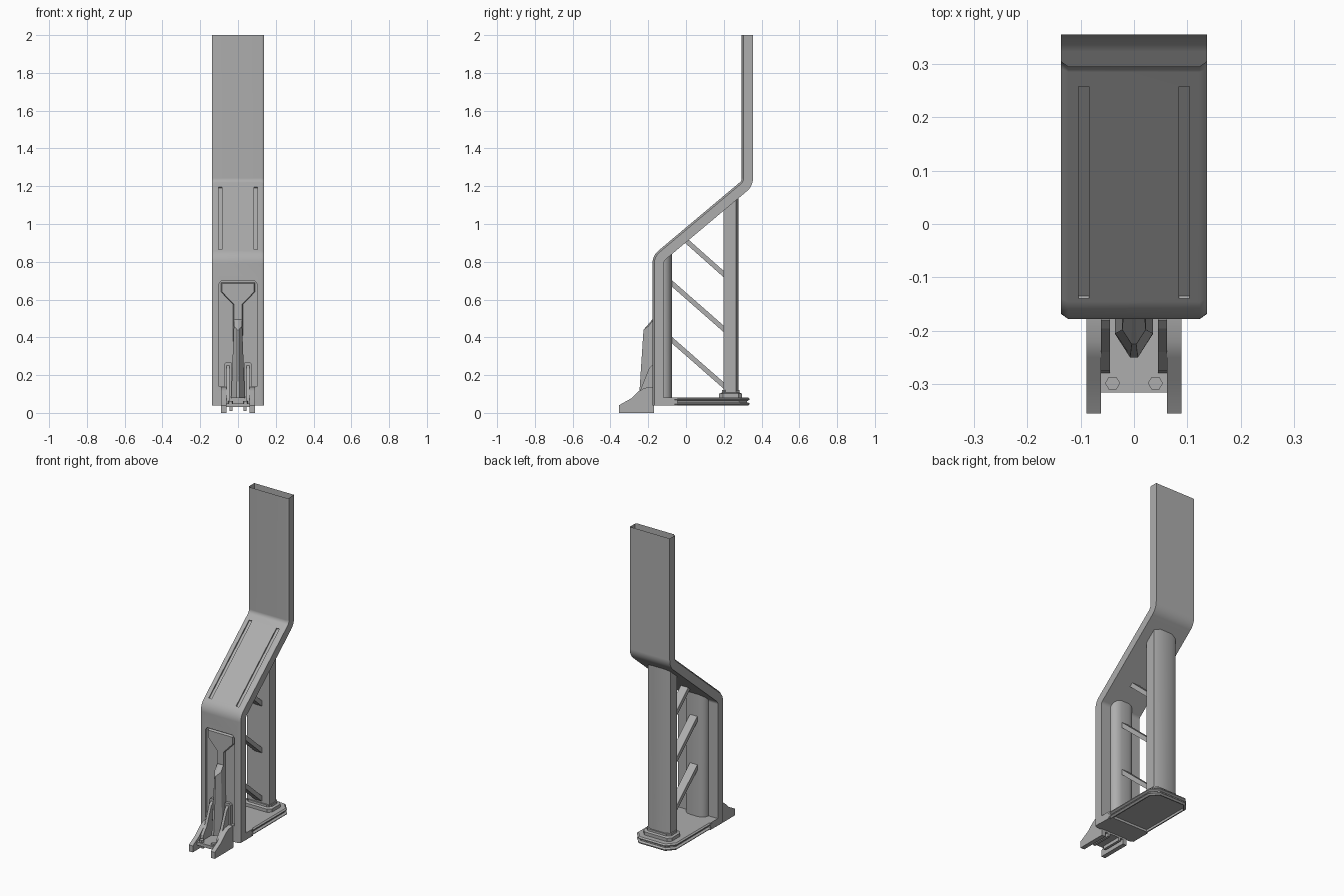
import bpy, bmesh
from math import sin, cos, radians, pi, hypot
from mathutils import Matrix

if "Cube" in bpy.data.objects:
    bpy.data.objects.remove(bpy.data.objects["Cube"])

GREY = bpy.data.materials.new("dark_grey")
GREY.diffuse_color = (0.42, 0.42, 0.42, 1)
GREY.use_nodes = True
GREY.node_tree.nodes["Principled BSDF"].inputs["Base Color"].default_value = GREY.diffuse_color

def finish(name, bm, smooth=None):
    bmesh.ops.recalc_face_normals(bm, faces=bm.faces[:])
    me = bpy.data.meshes.new(name)
    bm.to_mesh(me)
    bm.free()
    me.materials.append(GREY)
    ob = bpy.data.objects.new(name, me)
    bpy.context.collection.objects.link(ob)
    if smooth:
        shade(ob, smooth)
    return ob

def shade(ob, deg):
    bpy.ops.object.select_all(action='DESELECT')
    ob.select_set(True)
    bpy.context.view_layer.objects.active = ob
    bpy.ops.object.shade_smooth_by_angle(angle=radians(deg))

def loft(name, rings, smooth=None):
    bm = bmesh.new()
    vs = [[bm.verts.new(p) for p in r] for r in rings]
    n = len(vs[0])
    for a, b in zip(vs, vs[1:]):
        for i in range(n):
            bm.faces.new((a[i], a[(i + 1) % n], b[(i + 1) % n], b[i]))
    bm.faces.new(vs[0])
    bm.faces.new(vs[-1])
    return finish(name, bm, smooth)

def prism(name, pts, axis, a, b, smooth=None):
    """Extrude a 2D outline along an axis from a to b."""
    put = {'x': lambda p, t: (t, p[0], p[1]),
           'y': lambda p, t: (p[0], t, p[1]),
           'z': lambda p, t: (p[0], p[1], t)}[axis]
    return loft(name, [[put(p, t) for p in pts] for t in (a, b)], smooth)

def sym(half):
    """Mirror a half outline across the first coordinate."""
    return half + [(-x, y) for x, y in reversed(half)]

def box(name, x0, x1, y0, y1, z0, z1):
    return prism(name, [(x0, y0), (x1, y0), (x1, y1), (x0, y1)], 'z', z0, z1)

# Main bent panel: hollow, chamfered front edges, open at the top
W, CX, CY, A = 0.137, 0.014, 0.01, radians(40)
stations = [((-0.178, 0.04), (-0.118, 0.04))]
for i in range(7):
    t = radians(180 - 50 * i / 6)
    stations.append(tuple((-0.088 + r * cos(t), 0.79 + r * sin(t)) for r in (0.09, 0.03)))
for i in range(7):
    t = radians(-50 + 50 * i / 6)
    stations.append(tuple((0.265 + r * cos(t), 1.243 + r * sin(t)) for r in (0.03, 0.09)))
stations.append(((0.295, 2.0), (0.355, 2.0)))
rings = []
for f, b in stations:
    k = CY / hypot(b[0] - f[0], b[1] - f[1])
    m = (f[0] + (b[0] - f[0]) * k, f[1] + (b[1] - f[1]) * k)
    h = [(W, b), (W, m), (W - CX, f)]
    rings.append([(x, *p) for x, p in h] + [(-x, *p) for x, p in reversed(h)])
panel = loft("bent_panel", rings)

# Cutters: front recess and the two sloped grooves
cutters = [prism("recess_cutter", sym([(0.1, 0.14), (0.1, 0.685), (0.088, 0.7)]), 'y', -0.21, -0.16)]
for s in (-1, 1):
    c = box("groove_cutter", -0.01, 0.01, -0.259, 0.259, -0.008, 0.02)
    c.data.transform(Matrix.Translation((s * 0.094, 0.0585, 1.0306)) @ Matrix.Rotation(A, 4, 'X'))
    cutters.append(c)
for c in cutters:
    c.hide_render = True
    m = panel.modifiers.new("cut", 'BOOLEAN')
    m.operation, m.solver, m.object = 'DIFFERENCE', 'EXACT', c
deps = bpy.context.evaluated_depsgraph_get()
panel.data = bpy.data.meshes.new_from_object(panel.evaluated_get(deps))
panel.modifiers.clear()
for c in cutters:
    bpy.data.objects.remove(c)
bm = bmesh.new()
bm.from_mesh(panel.data)
top = [f for f in bm.faces if f.calc_center_median().z > 1.999]
bmesh.ops.delete(bm, geom=top, context='FACES')
bm.to_mesh(panel.data)
bm.free()
shade(panel, 40)
wn = panel.modifiers.new("even_normals", 'WEIGHTED_NORMAL')
wn.keep_sharp = True

# Columns under the slope, tops cut to follow it
def column(name, w, y0, y1, z0, cx, cy, n):
    half = [(w, y0)]
    for i in range(n + 1):
        t = pi / 2 * i / n
        half.append((w - cx + cx * cos(t), y1 - cy + cy * sin(t)))
    pts = sym(half)
    loft(name, [[(x, y, z0) for x, y in pts],
                [(x, y, 0.93 + y * 0.839) for x, y in pts]], 40)

column("front_column", 0.072, -0.13, -0.075, 0.07, 0.045, 0.04, 3)
column("rear_column", 0.077, 0.198, 0.277, 0.08, 0.035, 0.013, 1)

# Diagonal braces between the columns
for i, (ya, za, yb, zb) in enumerate([(-0.08, 0.39, 0.205, 0.14),
                                      (-0.08, 0.69, 0.205, 0.44),
                                      (-0.02, 0.93, 0.205, 0.73)]):
    d = 0.017
    prism(f"brace_{i + 1}", [(ya, za - d), (yb, zb - d), (yb, zb + d), (ya, za + d)], 'x', -0.025, 0.025)

# Base plate: two bevelled layers with a groove between and a hollow underside
def plate_outline(o, y0=-0.13):
    return sym([(W - o, y0), (W - o, 0.285 - o * 0.4), (0.09 - o * 0.4, 0.337 - o)])

for name, y0, spec in (("base_lower", -0.06, [(0.016, 0.054), (0.016, 0.038), (0.01, 0.038), (0, 0.046), (0, 0.05), (0.01, 0.056)]),
                       ("base_core", -0.06, [(0.013, 0.052), (0.013, 0.068)]),
                       ("base_upper", -0.06, [(0.01, 0.064), (0, 0.07), (0, 0.075), (0.008, 0.082)])):
    loft(name, [[(x, y, z) for x, y in plate_outline(o, y0 + (0.025 if o == 0.016 else 0))] for o, z in spec])
box("base_front_block", -W + 0.001, W - 0.001, -0.13, -0.045, 0.039, 0.082)

# Stepped pedestal of the rear column
def oct_ring(w, y0, y1, z, c=0.02):
    return [(x, y, z) for x, y in sym([(w - c, y0), (w, y0 + c), (w, y1 - c), (w - c, y1)])]
loft("column_pedestal", [oct_ring(0.097, 0.176, 0.297, 0.08), oct_ring(0.097, 0.176, 0.297, 0.102),
                         oct_ring(0.084, 0.19, 0.284, 0.107), oct_ring(0.084, 0.19, 0.284, 0.12)])

# Funnel-shaped relief inside the front recess
def funnel(o, y):
    return [(x, y, z) for x, z in sym([(0.022, 0.1), (0.028 - o, 0.575), (0.09 - o, 0.64), (0.09 - o, 0.69 - o)])]
loft("recess_funnel", [funnel(0, -0.158), funnel(0.006, -0.174)])

# Faceted centre strut, tapering upward
def strut(w, yb, ys, yf, z, zf=None):
    zf = z if zf is None else zf
    return [(-w, yb, z), (-w, ys, z), (-w * 0.2, yf, zf), (w * 0.2, yf, zf), (w, ys, z), (w, yb, z)]
loft("centre_strut", [strut(0.036, -0.16, -0.205, -0.25, 0.08), strut(0.035, -0.16, -0.205, -0.246, 0.12),
                      strut(0.022, -0.16, -0.198, -0.225, 0.46, 0.44), strut(0.02, -0.16, -0.172, -0.178, 0.495)])

# Foot bracket: side cheeks, fins, backing plates, bolts and ribs on both sides
for s, side in ((-1, "left"), (1, "right")):
    prism(f"foot_cheek_{side}", [(-0.355, 0), (-0.355, 0.04), (-0.29, 0.077), (-0.25, 0.115), (-0.22, 0.132),
                                 (-0.17, 0.138), (-0.17, 0)], 'x', s * 0.062, s * 0.089, 40)
    prism(f"foot_fin_{side}", [(-0.28, 0.045), (-0.275, 0.08), (-0.24, 0.125), (-0.196, 0.235), (-0.18, 0.252),
                               (-0.16, 0.252), (-0.16, 0.045)], 'x', s * 0.045, s * 0.062)
    prism(f"fin_backing_{side}", [(s * 0.035, 0.04), (s * 0.035, 0.268), (s * 0.065, 0.268), (s * 0.073, 0.258),
                                  (s * 0.073, 0.04)], 'y', -0.178, -0.155)
    prism(f"foot_bolt_{side}", [(s * 0.04 + 0.014 * cos(k * pi / 3), -0.298 + 0.014 * sin(k * pi / 3))
                                for k in range(6)], 'z', 0.045, 0.064)
    box(f"foot_rib_{side}", s * 0.03, s * 0.045, -0.3, -0.17, 0.01, 0.032)
box("foot_plate", -0.063, 0.063, -0.315, -0.17, 0.03, 0.05)
